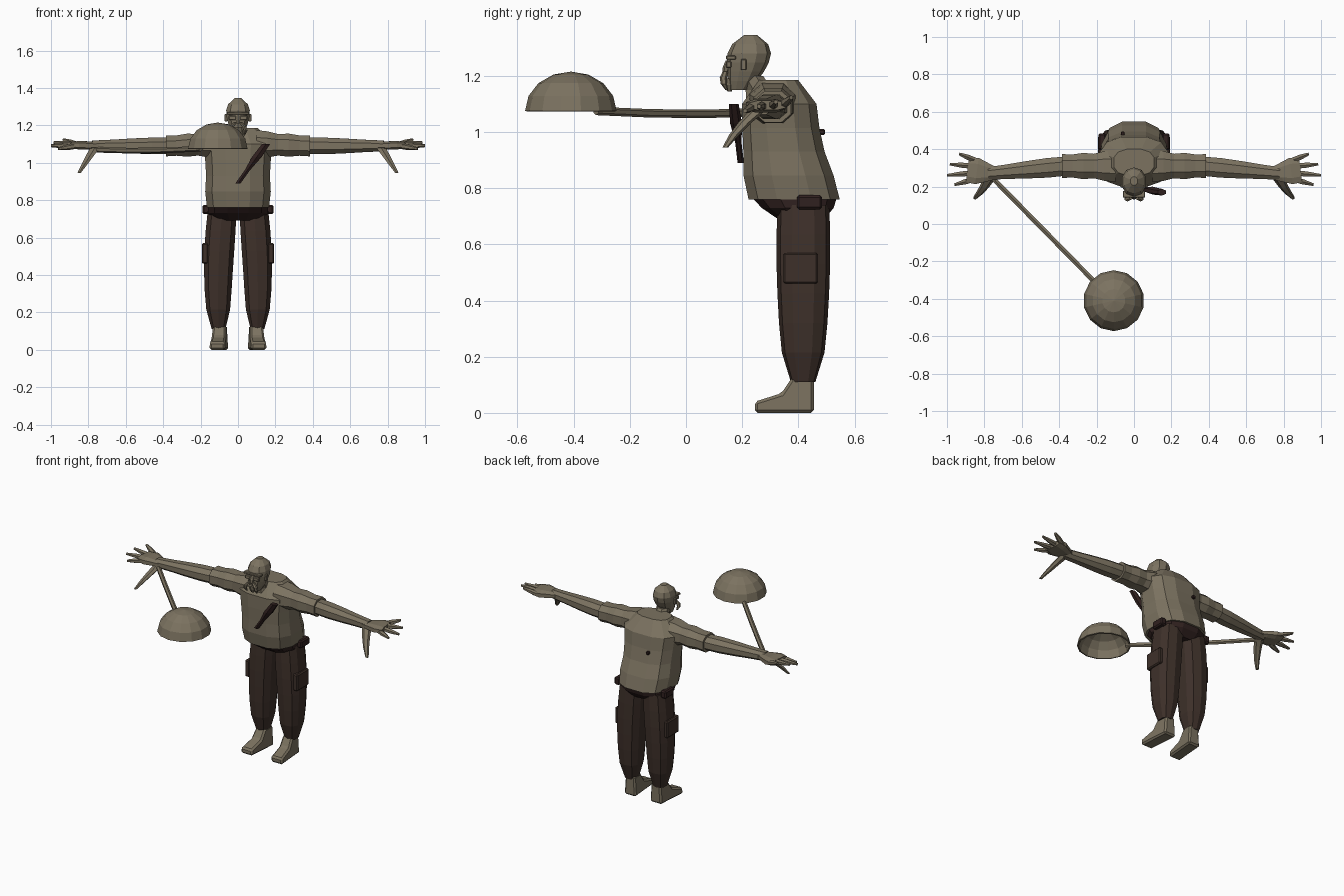
import bpy, bmesh, math
from mathutils import Vector

default = bpy.data.objects.get("Cube")
if default:
    bpy.data.objects.remove(default)

X, Y, Z = Vector((1, 0, 0)), Vector((0, 1, 0)), Vector((0, 0, 1))


def material(name, colour):
    mat = bpy.data.materials.new(name)
    mat.use_nodes = True
    mat.diffuse_color = (*colour, 1)
    shader = mat.node_tree.nodes["Principled BSDF"]
    shader.inputs["Base Color"].default_value = mat.diffuse_color
    return mat


olive_tan = material("olive_tan", (0.2, 0.17, 0.118))
trouser_brown = material("trouser_brown", (0.048, 0.03, 0.023))
dark_maroon = material("dark_maroon", (0.03, 0.015, 0.014))


def finish(name, bm, mat, mirror=False):
    """Turn the bmesh into an object, optionally mirrored left to right."""
    bmesh.ops.recalc_face_normals(bm, faces=bm.faces)
    mesh = bpy.data.meshes.new(name)
    bm.to_mesh(mesh)
    bm.free()
    mesh.materials.append(mat)
    obj = bpy.data.objects.new(name, mesh)
    bpy.context.collection.objects.link(obj)
    if mirror:
        obj.modifiers.new("Mirror", "MIRROR").use_mirror_merge = False
    return obj


def rounded(value, power):
    """Push a sine or cosine outwards so that the section becomes boxier."""
    return math.copysign(abs(value) ** power, value)


def tube(name, mat, start, end, widths, squash=1.0, end_squash=None,
         bow=(0, 0, 0), sides=6, power=1.0, mirror=False):
    """Skin evenly spaced sections; squash is section depth over width."""
    start, end, bow = Vector(start), Vector(end), Vector(bow)
    axis = end - start
    upright = abs(axis.z) > max(abs(axis.x), abs(axis.y))
    across, deep = (X, Y) if upright else (Z.cross(axis).normalized(), Z)
    last_squash = squash if end_squash is None else end_squash
    bm = bmesh.new()
    loops = []
    for index, width in enumerate(widths):
        t = index / (len(widths) - 1)
        centre = start.lerp(end, t) + bow * math.sin(math.pi * t)
        depth = width * (squash + (last_squash - squash) * t)
        loop = []
        for side in range(sides):
            angle = math.tau * (side + 0.5) / sides
            loop.append(bm.verts.new(
                centre + across * width * rounded(math.cos(angle), power)
                + deep * depth * rounded(math.sin(angle), power)))
        loops.append(loop)
    for low, high in zip(loops, loops[1:]):
        for side in range(sides):
            bm.faces.new((low[side - 1], low[side], high[side], high[side - 1]))
    bm.faces.new(loops[0])
    bm.faces.new(loops[-1])
    return finish(name, bm, mat, mirror)


def block(name, mat, centre, size, mirror=False):
    """Box with small chamfers."""
    bm = bmesh.new()
    bmesh.ops.create_cube(bm, size=1)
    bmesh.ops.scale(bm, vec=size, verts=bm.verts)
    bmesh.ops.translate(bm, vec=centre, verts=bm.verts)
    bmesh.ops.bevel(bm, geom=bm.edges[:], offset=min(size) / 5,
                    segments=1, affect="EDGES")
    return finish(name, bm, mat, mirror)


# Loose shirt, deep at the hem and leaning forward at the shoulders
tube("shirt", olive_tan, start=(0, 0.385, 0.76), end=(0, 0.33, 1.185),
     widths=(0.17, 0.18, 0.175, 0.18, 0.19, 0.11), squash=0.98, end_squash=0.65,
     bow=(0, -0.015, 0), sides=12, power=0.75)
tube("hips", dark_maroon, start=(0, 0.41, 0.69), end=(0, 0.385, 0.77),
     widths=(0.13, 0.165, 0.165), squash=0.65, end_squash=0.95,
     sides=12, power=0.8)
block("belt_pouch", dark_maroon, (0.17, 0.44, 0.75), (0.04, 0.09, 0.05), mirror=True)
block("back_patch", dark_maroon, (-0.06, 0.48, 1), (0.02, 0.03, 0.02))

# Strap lying diagonally across the chest, thicker at the top
tube("chest_strap", dark_maroon, start=(0.15, 0.17, 1.1), end=(0, 0.195, 0.89),
     widths=(0.025, 0.03, 0.016, 0.016), squash=0.7)

# Neck and head
tube("neck", olive_tan, start=(0, 0.29, 1.1), end=(0, 0.23, 1.2),
     widths=(0.07, 0.045, 0.042), squash=1.15, sides=8)
tube("head", olive_tan, start=(0, 0.19, 1.15), end=(0, 0.23, 1.345),
     widths=(0.03, 0.045, 0.056, 0.064, 0.066, 0.055, 0.02), squash=1.17,
     bow=(0, 0.01, 0), sides=10, power=0.9)
block("ear", olive_tan, (0.064, 0.205, 1.24), (0.014, 0.02, 0.04), mirror=True)
block("brow_band", olive_tan, (0, 0.16, 1.265), (0.12, 0.035, 0.014))
block("eye_lens", olive_tan, (0.03, 0.152, 1.24), (0.04, 0.02, 0.025), mirror=True)
tube("nose", olive_tan, start=(0, 0.15, 1.255), end=(0, 0.14, 1.21),
     widths=(0.008, 0.014, 0.01))

# Drooping whiskers around the mouth
tube("moustache", olive_tan, start=(0.015, 0.14, 1.215), end=(0.035, 0.145, 1.15),
     widths=(0.01, 0.013, 0.011, 0.005), bow=(0.015, -0.01, 0), mirror=True)
tube("beard", olive_tan, start=(0, 0.15, 1.19), end=(0, 0.155, 1.145),
     widths=(0.025, 0.022, 0.01), squash=0.8)

# Arms: wide sleeve, then the bare forearm and the open palm
tube("sleeve", olive_tan, start=(0.1, 0.31, 1.1), end=(0.385, 0.31, 1.09),
     widths=(0.09, 0.085, 0.07, 0.075, 0.066, 0.068), squash=0.88,
     sides=8, power=0.85, mirror=True)
tube("forearm", olive_tan, start=(0.36, 0.31, 1.09), end=(0.78, 0.27, 1.09),
     widths=(0.055, 0.056, 0.05, 0.042, 0.036), squash=0.85,
     sides=8, power=0.9, mirror=True)
tube("palm", olive_tan, start=(0.74, 0.27, 1.09), end=(0.89, 0.29, 1.095),
     widths=(0.035, 0.055, 0.075, 0.07), squash=0.5, end_squash=0.25,
     sides=8, power=0.7, mirror=True)

# Fingers spread evenly from the knuckles, and the hanging thumb
for index, (name, reach, spread) in enumerate((
        ("index", 0.96, 0.21), ("middle", 1, 0.26),
        ("ring", 0.985, 0.32), ("little", 0.935, 0.375))):
    tube(name + "_finger", olive_tan, start=(0.85, 0.24 + index * 0.034, 1.093),
         end=(reach, spread, 1.075 + index * 0.016),
         widths=(0.016, 0.016, 0.008), mirror=True)
tube("thumb", olive_tan, start=(0.765, 0.26, 1.08), end=(0.85, 0.14, 0.945),
     widths=(0.03, 0.024, 0.018, 0.01), bow=(0, -0.01, 0), mirror=True)

# Baggy trousers with side pockets
tube("trouser_leg", trouser_brown, start=(0.104, 0.417, 0.11), end=(0.085, 0.418, 0.74),
     widths=(0.038, 0.066, 0.075, 0.08, 0.083, 0.083, 0.08), squash=1.15,
     bow=(0.01, 0, 0), sides=10, power=0.75, mirror=True)
block("side_pocket", trouser_brown, (0.176, 0.408, 0.515), (0.034, 0.125, 0.11),
      mirror=True)

# Feet from a side profile, narrower at the ankle and toes turned out
bm = bmesh.new()
profile = ((0.245, 0), (0.245, 0.04), (0.34, 0.07), (0.38, 0.13), (0.455, 0.13), (0.455, 0))
outline = bm.faces.new([bm.verts.new((0.06, y, z)) for y, z in profile])
extruded = bmesh.ops.extrude_face_region(bm, geom=[outline])["geom"]
outer = [item for item in extruded if isinstance(item, bmesh.types.BMVert)]
bmesh.ops.translate(bm, vec=X * 0.085, verts=outer)
for vert in bm.verts:
    vert.co.x += (0.1 - vert.co.x) * vert.co.z * 1.5
    vert.co.x += (0.35 - vert.co.y) * 0.08
foot = finish("foot", bm, olive_tan, mirror=True)
bevel = foot.modifiers.new("Bevel", "BEVEL")
bevel.width, bevel.segments = 0.01, 1

# Hollow half dome on a long handle held in the right hand
bm = bmesh.new()
bmesh.ops.create_uvsphere(bm, u_segments=14, v_segments=8, radius=0.163)
lower = [vert for vert in bm.verts if vert.co.z < -0.01]
bmesh.ops.delete(bm, geom=lower, context="VERTS")
bmesh.ops.scale(bm, vec=(1, 1, 0.86), verts=bm.verts)
bmesh.ops.translate(bm, vec=(-0.108, -0.41, 1.075), verts=bm.verts)
dome = finish("dome", bm, olive_tan)
dome.modifiers.new("Shell", "SOLIDIFY").thickness = 0.01
tube("handle", olive_tan, start=(-0.775, 0.265, 1.07), end=(-0.2, -0.32, 1.075),
     widths=[0.015] * 4, bow=(0, 0, -0.008))
